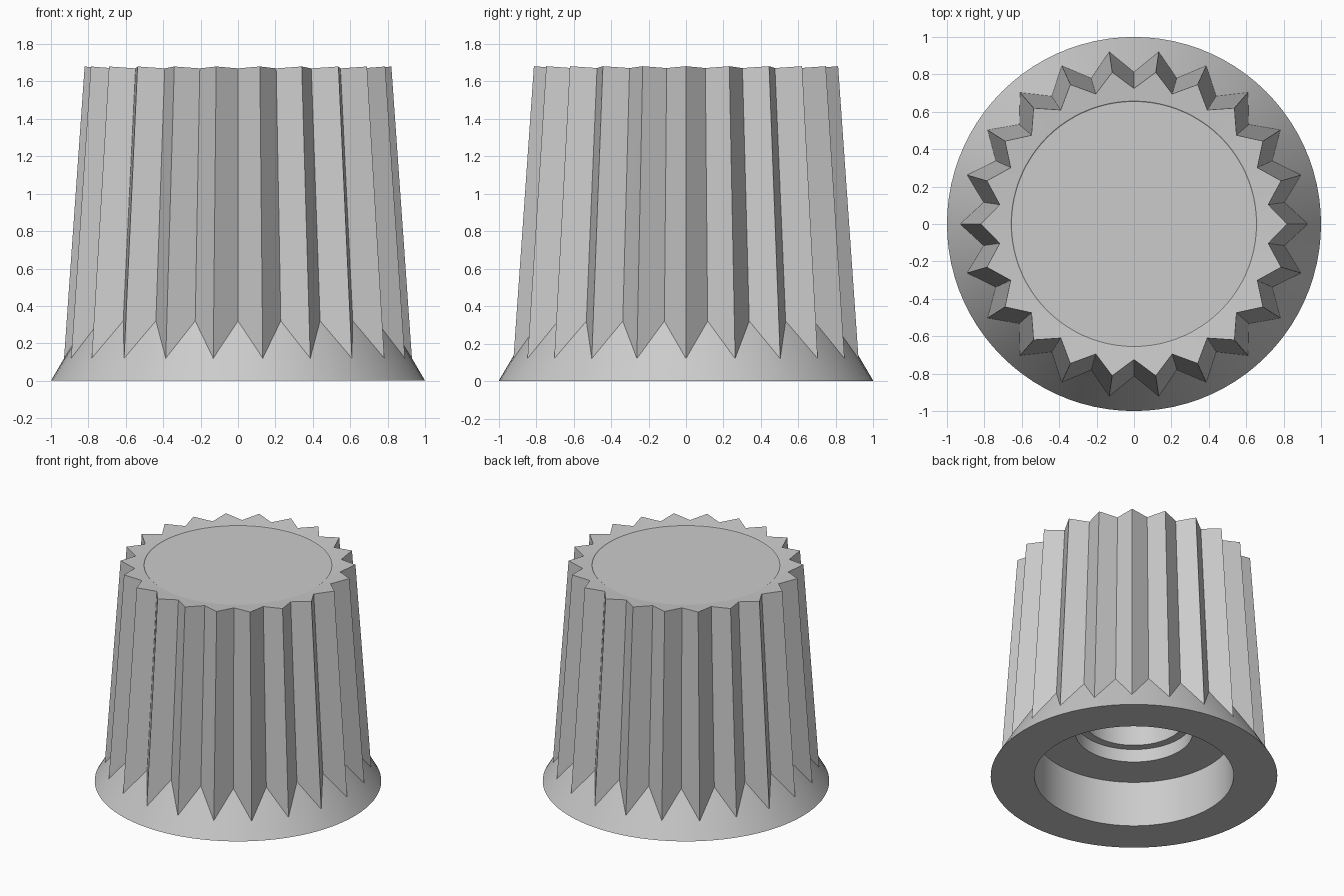
import bpy, bmesh, math
from mathutils import Vector

if "Cube" in bpy.data.objects:
    bpy.data.objects.remove(bpy.data.objects["Cube"], do_unlink=True)

TEETH = 22
SEGS = TEETH * 4

grey = bpy.data.materials.new("plain_grey")
grey.use_nodes = True
colour = (0.6, 0.6, 0.6, 1)
grey.diffuse_color = colour
grey.node_tree.nodes["Principled BSDF"].inputs["Base Color"].default_value = colour


def polar(r, angle, z):
    return Vector((r * math.cos(angle), r * math.sin(angle), z))


def circle(r, z):
    return [polar(r, math.tau * i / SEGS, z) for i in range(SEGS)]


def zigzag(tip_r, tip_z, valley_r, valley_z):
    """Toothed ring: tip, midpoint, valley, midpoint for every tooth."""
    half = math.pi / TEETH
    corners = [polar(valley_r, i * half, valley_z) if i % 2 else polar(tip_r, i * half, tip_z)
               for i in range(TEETH * 2)]
    ring = []
    for i, a in enumerate(corners):
        ring += [a, (a + corners[(i + 1) % len(corners)]) / 2]
    return ring


def loft(name, rings, cap_last=False):
    """Join successive rings with quads, optionally closing the last one."""
    bm = bmesh.new()
    loops = [[bm.verts.new(p) for p in ring] for ring in rings]
    for a, b in zip(loops, loops[1:]):
        for i in range(SEGS):
            j = (i + 1) % SEGS
            bm.faces.new((a[i], a[j], b[j], b[i]))
    if cap_last:
        bm.faces.new(loops[-1])
    bm.normal_update()
    mesh = bpy.data.meshes.new(name)
    bm.to_mesh(mesh)
    bm.free()
    mesh.materials.append(grey)
    obj = bpy.data.objects.new(name, mesh)
    bpy.context.collection.objects.link(obj)
    bpy.ops.object.select_all(action='DESELECT')
    obj.select_set(True)
    bpy.context.view_layer.objects.active = obj
    bpy.ops.object.shade_smooth_by_angle(angle=math.radians(25))
    return obj


skirt_edge = zigzag(0.93, 0.12, 0.812, 0.32)
top_edge = zigzag(0.82, 1.68, 0.725, 1.67)

# Flared skirt, fluted grip and slightly dished top
loft("flared_skirt", [circle(1, 0), skirt_edge])
loft("fluted_grip", [skirt_edge, top_edge])
loft("top_rim", [top_edge, circle(0.66, 1.664)])
loft("top_disc", [circle(0.66, 1.664), circle(0.655, 1.66)], cap_last=True)

# Underside ring, recess and stepped shaft socket
underside = [(1, 0), (0.695, 0), (0.695, 0.35), (0.41, 0.35),
             (0.41, 0.45), (0.35, 0.45), (0.35, 1.2)]
socket = loft("underside_socket", [circle(r, z) for r, z in underside], cap_last=True)
socket.data.flip_normals()
